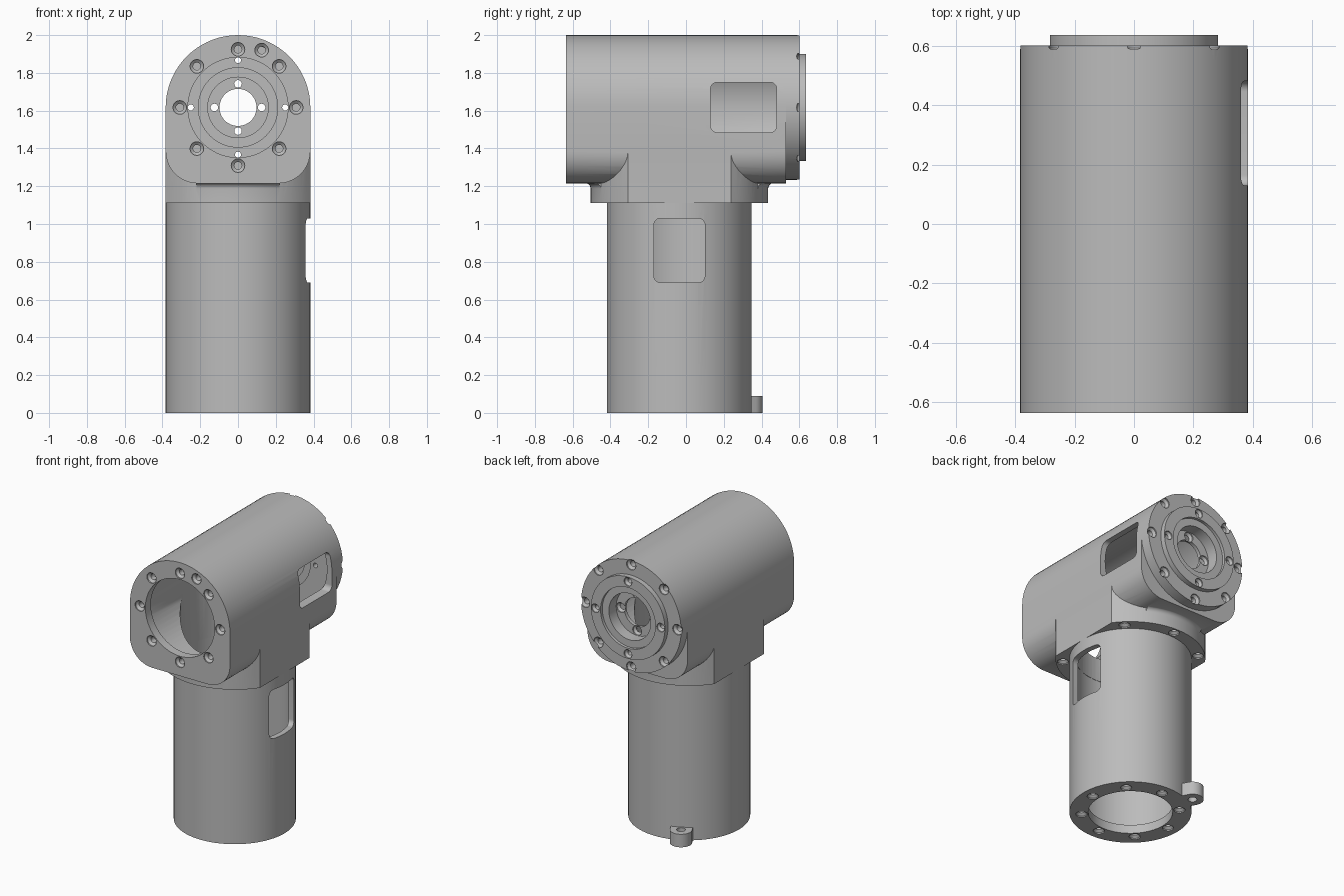
import bpy, bmesh, math
from mathutils import Matrix, Vector

cube = bpy.data.objects.get("Cube")
if cube:
    bpy.data.objects.remove(cube)

grey = bpy.data.materials.new("machined_grey")
grey.use_nodes = True
COLOUR = (0.5, 0.5, 0.5, 1)
grey.diffuse_color = COLOUR
grey.node_tree.nodes["Principled BSDF"].inputs["Base Color"].default_value = COLOUR

R, BORE, LIP = 0.383, 0.345, 0.265      # outer wall, inner bore, flange opening
AXIS_Z, AXIS_Y = 1.617, -0.035          # head axis height, column axis depth
BACK = Matrix.Rotation(-math.pi / 2, 4, 'X')    # local z to +y
FRONT = Matrix.Rotation(math.pi / 2, 4, 'X')    # local z to -y
DOWN = Matrix.Rotation(math.pi, 4, 'X')         # local z to -z
SIDE = Matrix(((0, 0, 1, 0), (1, 0, 0, 0), (0, 1, 0, 0), (0, 0, 0, 1)))  # local z to +x
COLUMN = Matrix.Translation((0, AXIS_Y, 0))
HEAD = Matrix.Translation((0, 0, AXIS_Z))


def finish(name, bm, matrix=Matrix()):
    bmesh.ops.transform(bm, matrix=matrix, verts=bm.verts)
    bmesh.ops.recalc_face_normals(bm, faces=bm.faces)
    mesh = bpy.data.meshes.new(name)
    bm.to_mesh(mesh)
    bm.free()
    mesh.materials.append(grey)
    obj = bpy.data.objects.new(name, mesh)
    bpy.context.collection.objects.link(obj)
    return obj


def spin_into(bm, profile, closed, steps, matrix=Matrix()):
    """Turn a (radius, height) profile about local z."""
    verts = [bm.verts.new((r, 0, h)) for r, h in profile]
    pairs = list(zip(verts, verts[1:])) + ([(verts[-1], verts[0])] if closed else [])
    edges = [bm.edges.new(p) for p in pairs]
    out = bmesh.ops.spin(bm, geom=verts + edges, cent=(0, 0, 0), axis=(0, 0, 1),
                         angle=math.tau, steps=steps, use_duplicate=False)
    new = set(verts) | {v for f in bm.faces if not f.tag for v in f.verts}
    bmesh.ops.transform(bm, matrix=matrix, verts=list(new))
    bmesh.ops.remove_doubles(bm, verts=list(new), dist=1e-5)
    for f in bm.faces:
        f.tag = True


def lathe(name, profile, matrix, closed=False, steps=72):
    bm = bmesh.new()
    spin_into(bm, profile, closed, steps)
    return finish(name, bm, matrix)


def prism(name, points, low, high, matrix=Matrix()):
    bm = bmesh.new()
    face = bm.faces.new([bm.verts.new((x, y, low)) for x, y in points])
    out = bmesh.ops.extrude_face_region(bm, geom=[face])
    top = [v for v in out["geom"] if isinstance(v, bmesh.types.BMVert)]
    bmesh.ops.translate(bm, vec=(0, 0, high - low), verts=top)
    return finish(name, bm, matrix)


def arc(cx, cy, r, start, end, n=10):
    angles = [math.radians(start + (end - start) * i / n) for i in range(n + 1)]
    return [(cx + r * math.cos(a), cy + r * math.sin(a)) for a in angles]


def rounded_rect(x0, x1, y0, y1, r):
    return (arc(x1 - r, y1 - r, r, 0, 90) + arc(x0 + r, y1 - r, r, 90, 180)
            + arc(x0 + r, y0 + r, r, 180, 270) + arc(x1 - r, y0 + r, r, 270, 360))


def bolt_holes(places, direction, depth, sink=0.036, shaft=0.02):
    """Countersunk drills, joined in one cutter."""
    profile = [(0, 0.02), (sink, 0.02), (sink, -0.008), (shaft, -0.022),
               (shaft, -depth), (0, -depth)]
    bm = bmesh.new()
    for place in places:
        spin_into(bm, profile, False, 20, Matrix.Translation(place) @ direction)
    return finish("drill", bm)


def ring(r, angles, centre, upright):
    """Points on a bolt circle, upright (xz) or level (xy)."""
    pts = []
    for a in map(math.radians, angles):
        u, v = r * math.cos(a), r * math.sin(a)
        pts.append(Vector(centre) + Vector((u, 0, v) if upright else (u, v, 0)))
    return pts


def combine(target, tool, operation='DIFFERENCE'):
    mod = target.modifiers.new(operation.lower(), 'BOOLEAN')
    mod.object, mod.operation, mod.solver = tool, operation, 'EXACT'
    bpy.context.view_layer.objects.active = target
    bpy.ops.object.modifier_apply(modifier=mod.name)
    bpy.data.objects.remove(tool)


EIGHT = range(0, 360, 45)
FOUR = range(0, 360, 90)

# Column: tube with a bottom lip, a window and bottom bolt holes
column = lathe("column_tube", [(LIP, 0), (R, 0), (R, 1.11), (BORE, 1.11),
                               (BORE, 0.06), (LIP, 0.06)], COLUMN, closed=True)
combine(column, prism("cut", rounded_rect(-0.17, 0.1, 0.69, 1.03, 0.035), 0.1, 0.6, SIDE))
combine(column, bolt_holes(ring(0.308, EIGHT, (0, AXIS_Y, 0), False), DOWN, 0.08))

# Lug at the foot of the column
lug = prism("foot_lug", [(-0.07, 0.365), (0.07, 0.365)] + arc(0, 0.42, 0.07, 0, 180, 20),
            0, 0.09, COLUMN @ Matrix.Rotation(math.radians(28), 4, 'Z'))
combine(lug, lathe("cut", [(0, -0.1), (0.028, -0.1), (0.028, 0.2), (0, 0.2)],
                   COLUMN @ Matrix.Rotation(math.radians(28), 4, 'Z')
                   @ Matrix.Translation((0, 0.42, 0)), steps=24))

# Head: round top, flat bottom with rounded corners
corner, floor = 0.17, 1.215
outline = (arc(0, AXIS_Z, R, 0, 180, 36)
           + arc(corner - R, floor + corner, corner, 180, 270)
           + arc(R - corner, floor + corner, corner, 270, 360))
head = prism("head_shell", outline, -0.53, 0.635, FRONT)

# Collar under the head, trimmed flush with its sides, with a small fillet
collar = lathe("collar", [(0, 1.11), (0.47, 1.11), (0.47, 1.4), (0, 1.4)], COLUMN)
half = R - 0.0005
combine(collar, prism("trim", [(-half, -1), (half, -1), (half, 1), (-half, 1)], 1, 1.5),
        'INTERSECT')
combine(head, collar, 'UNION')
fillet = lathe("fillet", [(0, 1.18)] + [(0.465, 1.18)]
               + arc(0.5, 1.187, 0.03, 180, 90, 6) + [(0.5, 1.23), (0, 1.23)], COLUMN)
combine(fillet, prism("trim", [(-0.22, -1), (0.22, -1), (0.22, 1), (-0.22, 1)], 1, 1.5),
        'INTERSECT')
combine(head, fillet, 'UNION')

# Hollow the head, open it to the column, cut its window and bolt holes
combine(head, lathe("cut", [(0, -0.7), (LIP, -0.7), (LIP, -0.575), (BORE, -0.575),
                            (BORE, 0.6), (0, 0.6)], HEAD @ BACK))
shaft_r = BORE - 0.002
combine(head, lathe("cut", [(0, 1), (shaft_r, 1), (shaft_r, AXIS_Z), (0, AXIS_Z)], COLUMN))
combine(head, prism("cut", rounded_rect(0.13, 0.48, 1.485, 1.75, 0.035), 0.1, 0.6, SIDE))
front_face = (0, -0.635, AXIS_Z)
front_holes = ring(0.308, EIGHT, front_face, True) + ring(0.328, [67.5], front_face, True)
combine(head, bolt_holes(front_holes, FRONT, 0.08))
combine(head, bolt_holes(ring(0.425, [45, 90, 135, 225, 270, 315], (0, AXIS_Y, 1.11), False),
                         DOWN, 0.07))

# Rear cap: stepped disc with a raised flange and a bored centre plate
cap = lathe("rear_cap", [(0.098, 0.51), (0.16, 0.51), (0.16, 0.5), (0.21, 0.5), (0.21, 0.49),
                         (BORE, 0.49), (BORE, 0.53), (R, 0.53), (R, 0.6), (0.283, 0.6),
                         (0.283, 0.635), (0.21, 0.635), (0.21, 0.615), (0.16, 0.615),
                         (0.16, 0.535), (0.098, 0.535)], HEAD @ BACK, closed=True)
combine(cap, bolt_holes(ring(0.354, EIGHT, (0, 0.6, AXIS_Z), True), BACK, 0.06))
combine(cap, bolt_holes(ring(0.25, FOUR, (0, 0.635, AXIS_Z), True), BACK, 0.2, 0.03, 0.016))
combine(cap, bolt_holes(ring(0.125, FOUR, (0, 0.535, AXIS_Z), True), BACK, 0.06, 0.034, 0.02))

# Smooth the round walls, keep machined edges sharp
for obj in (column, lug, head, cap):
    bpy.ops.object.select_all(action='DESELECT')
    obj.select_set(True)
    bpy.context.view_layer.objects.active = obj
    bpy.ops.object.shade_smooth_by_angle(angle=math.radians(30))
